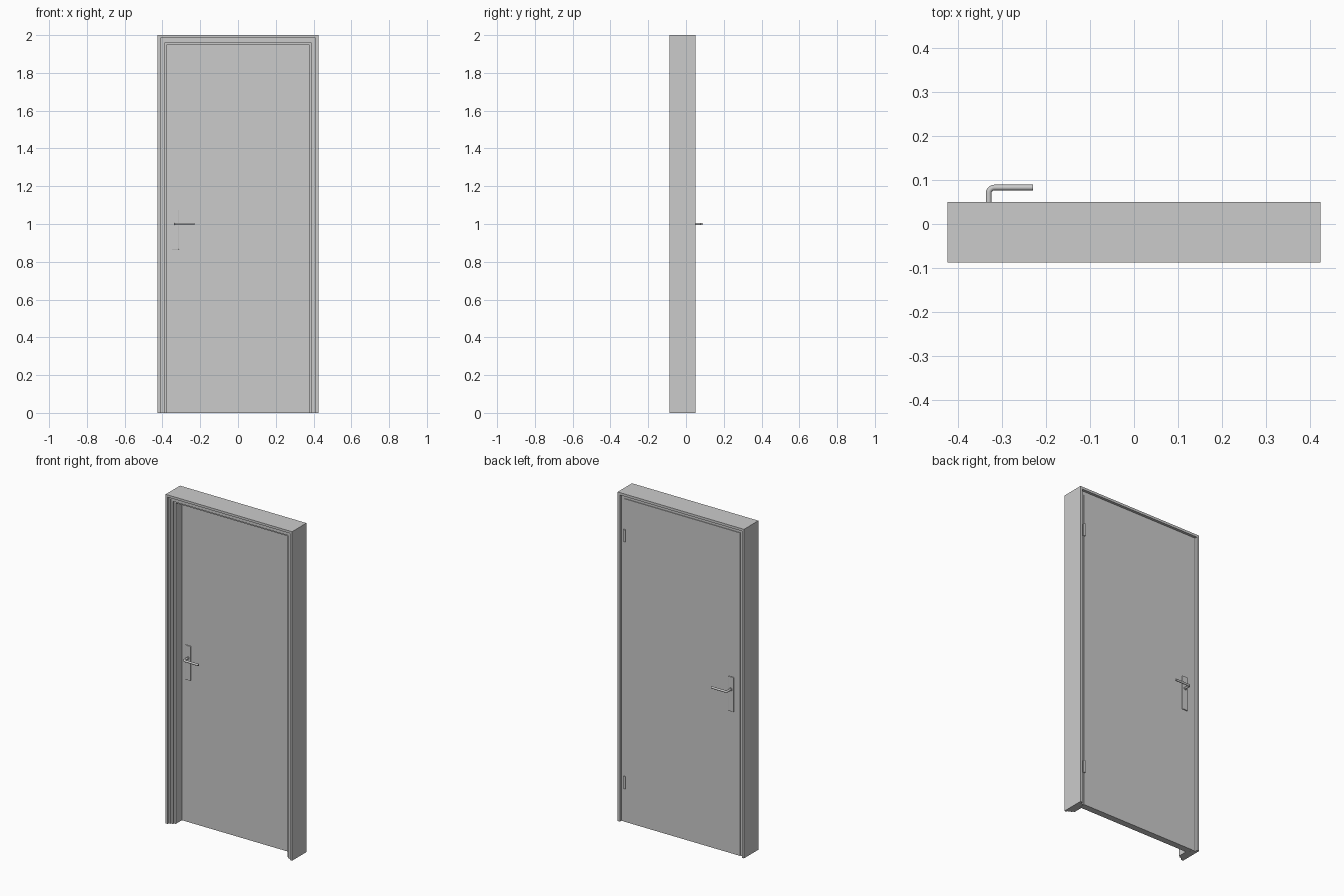
import bpy, bmesh, math

if "Cube" in bpy.data.objects:
    bpy.data.objects.remove(bpy.data.objects["Cube"])

W, H = 0.425, 2.0                      # frame half width and height
DOOR_F, DOOR_B = -0.003, 0.036         # door leaf front and back faces


def finish(name, bm):
    bmesh.ops.recalc_face_normals(bm, faces=bm.faces)
    me = bpy.data.meshes.new(name)
    bm.to_mesh(me)
    bm.free()
    ob = bpy.data.objects.new(name, me)
    bpy.context.collection.objects.link(ob)
    return ob


def smooth(ob):
    bpy.ops.object.select_all(action='DESELECT')
    ob.select_set(True)
    bpy.context.view_layer.objects.active = ob
    if ob.type == 'CURVE':
        bpy.ops.object.convert(target='MESH')
    bpy.ops.object.shade_smooth_by_angle(angle=math.radians(40))


def box(name, x0, x1, y0, y1, z0, z1):
    bm = bmesh.new()
    bmesh.ops.create_cube(bm, size=1)
    for v in bm.verts:
        v.co = ((x0 + x1) / 2 + v.co.x * (x1 - x0),
                (y0 + y1) / 2 + v.co.y * (y1 - y0),
                (z0 + z1) / 2 + v.co.z * (z1 - z0))
    return finish(name, bm)


def cylinder(name, loc, r, length, axis):
    bpy.ops.mesh.primitive_cylinder_add(
        vertices=24, radius=r, depth=length, location=loc,
        rotation=(math.pi / 2, 0, 0) if axis == 'y' else (0, 0, 0))
    ob = bpy.context.object
    ob.name = name
    smooth(ob)


# Frame: stepped profile (inset, y) swept with mitres round the opening
profile = [(0, -.088), (.014, -.088), (.014, -.078), (.024, -.078), (.024, -.072),
           (.039, -.072), (.039, -.062), (.05, -.062), (.05, DOOR_F), (.036, DOOR_F),
           (.036, .034), (.015, .034), (.015, .05), (0, .05)]
bm = bmesh.new()
rings = [[bm.verts.new((sx * (W - d), y, H - d if top else 0)) for d, y in profile]
         for sx, top in ((-1, 0), (-1, 1), (1, 1), (1, 0))]
n = len(profile)
for a, b in zip(rings, rings[1:]):
    for i in range(n):
        j = (i + 1) % n
        bm.faces.new((a[i], a[j], b[j], b[i]))
bm.faces.new(rings[0])
bm.faces.new(rings[-1])
finish("door_frame", bm)

# Door leaf, sitting in the rear rebate
box("door_leaf", -.388, .388, DOOR_F, DOOR_B, 0, H - .037)

# Handle set on each face: plate, collar, bent lever
HX = -.331
for side, face, s in (("front", DOOR_F, -1), ("back", DOOR_B, 1)):
    y0, y1 = sorted((face, face + s * .007))
    plate = box(side + "_handle_plate", HX - .018, HX + .018, y0, y1, .865, 1.075)
    bev = plate.modifiers.new("soft_edges", 'BEVEL')
    bev.width, bev.segments = .002, 2

    cylinder(side + "_handle_collar", (HX, face + s * .008, 1), .01, .008, 'y')

    R, reach = .013, .047
    pts = [(HX, face)]
    for k in range(9):
        t = math.pi / 2 * k / 8
        pts.append((HX + R - R * math.cos(t), face + s * (reach - R + R * math.sin(t))))
    pts.append((-.23, face + s * reach))
    cu = bpy.data.curves.new(side + "_handle_lever", 'CURVE')
    cu.dimensions = '3D'
    cu.bevel_depth, cu.bevel_resolution, cu.use_fill_caps = .0065, 4, True
    sp = cu.splines.new('POLY')
    sp.points.add(len(pts) - 1)
    for p, (x, y) in zip(sp.points, pts):
        p.co = (x, y, 1, 1)
    lever = bpy.data.objects.new(side + "_handle_lever", cu)
    bpy.context.collection.objects.link(lever)
    smooth(lever)

# Hinge knuckles on the rear right edge
for label, z in (("lower", .24), ("upper", 1.74)):
    cylinder(label + "_hinge", (.388, .038, z), .006, .075, 'z')
